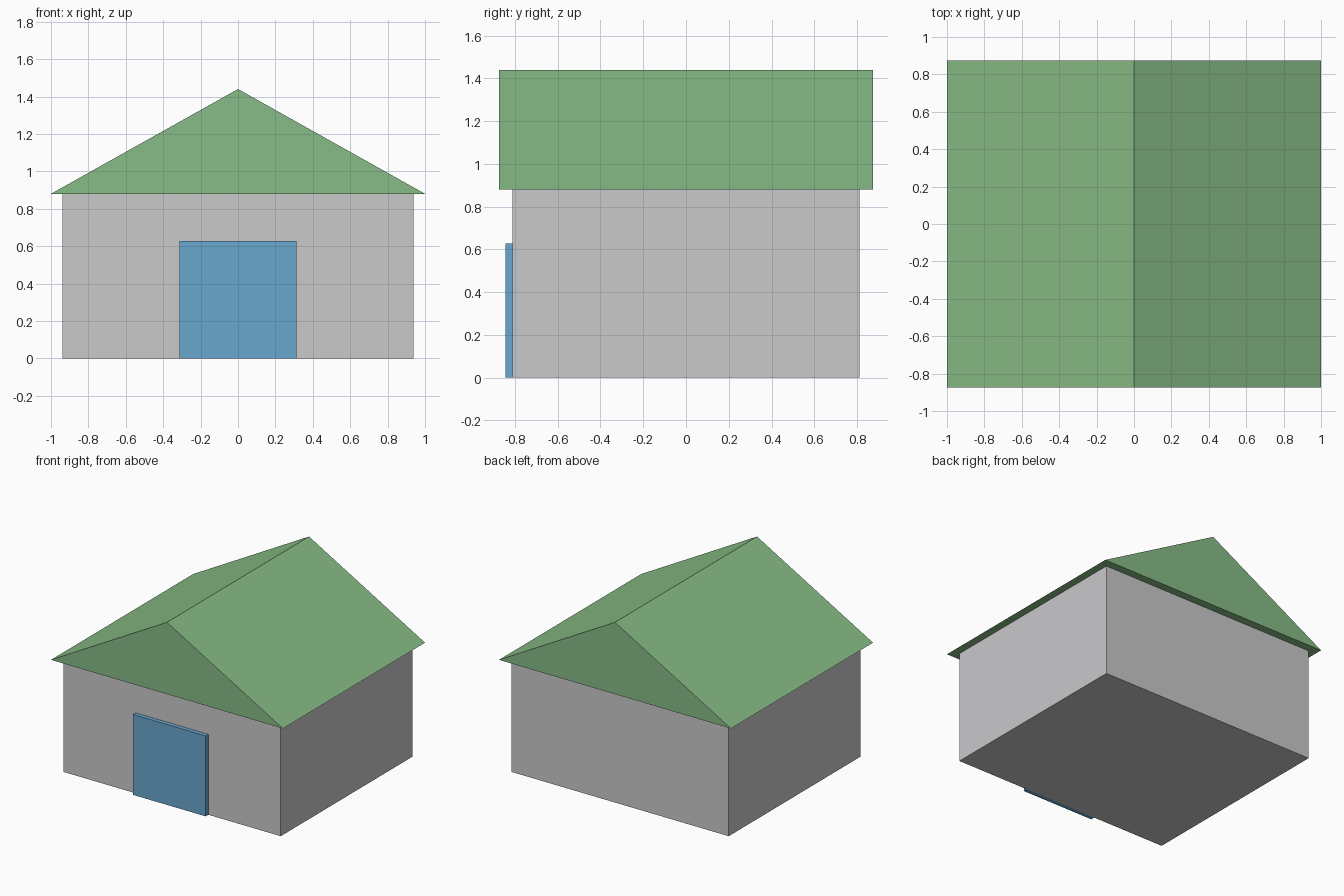
import bpy
import bmesh
from mathutils import Vector

cube = bpy.data.objects.get("Cube")
if cube:
    bpy.data.objects.remove(cube, do_unlink=True)


def material(name, rgb):
    mat = bpy.data.materials.new(name)
    mat.use_nodes = True
    color = (*rgb, 1.0)
    mat.diffuse_color = color
    mat.node_tree.nodes["Principled BSDF"].inputs["Base Color"].default_value = color
    return mat


def extrude_profile(name, profile, y_front, y_back, mat):
    """Extrude an (x, z) outline from y_front to y_back into a closed solid."""
    bm = bmesh.new()
    face = bm.faces.new([bm.verts.new((x, y_front, z)) for x, z in profile])
    result = bmesh.ops.extrude_face_region(bm, geom=[face], use_keep_orig=True)
    moved = [v for v in result["geom"] if isinstance(v, bmesh.types.BMVert)]
    bmesh.ops.translate(bm, verts=moved, vec=Vector((0, y_back - y_front, 0)))
    bmesh.ops.recalc_face_normals(bm, faces=bm.faces)
    mesh = bpy.data.meshes.new(name)
    bm.to_mesh(mesh)
    bm.free()
    mesh.materials.append(mat)
    obj = bpy.data.objects.new(name, mesh)
    bpy.context.collection.objects.link(obj)
    return obj


def rectangle(half_width, height):
    return [(-half_width, 0), (half_width, 0), (half_width, height), (-half_width, height)]


wall_grey = material("wall grey", (0.585, 0.585, 0.6))
roof_green = material("roof green", (0.245, 0.5, 0.237))
door_blue = material("door blue", (0.142, 0.387, 0.615))

wall_height = 0.88
wall_front = -0.8125

# Walls
extrude_profile("walls", rectangle(0.9375, wall_height), wall_front, -wall_front, wall_grey)

# Gable roof with its ridge running front to back
gable = [(-1, wall_height), (1, wall_height), (0, 1.44)]
extrude_profile("roof", gable, -0.875, 0.875, roof_green)

# Wide door standing proud of the front wall
extrude_profile("door", rectangle(0.3125, 0.627), -0.845, wall_front, door_blue)
